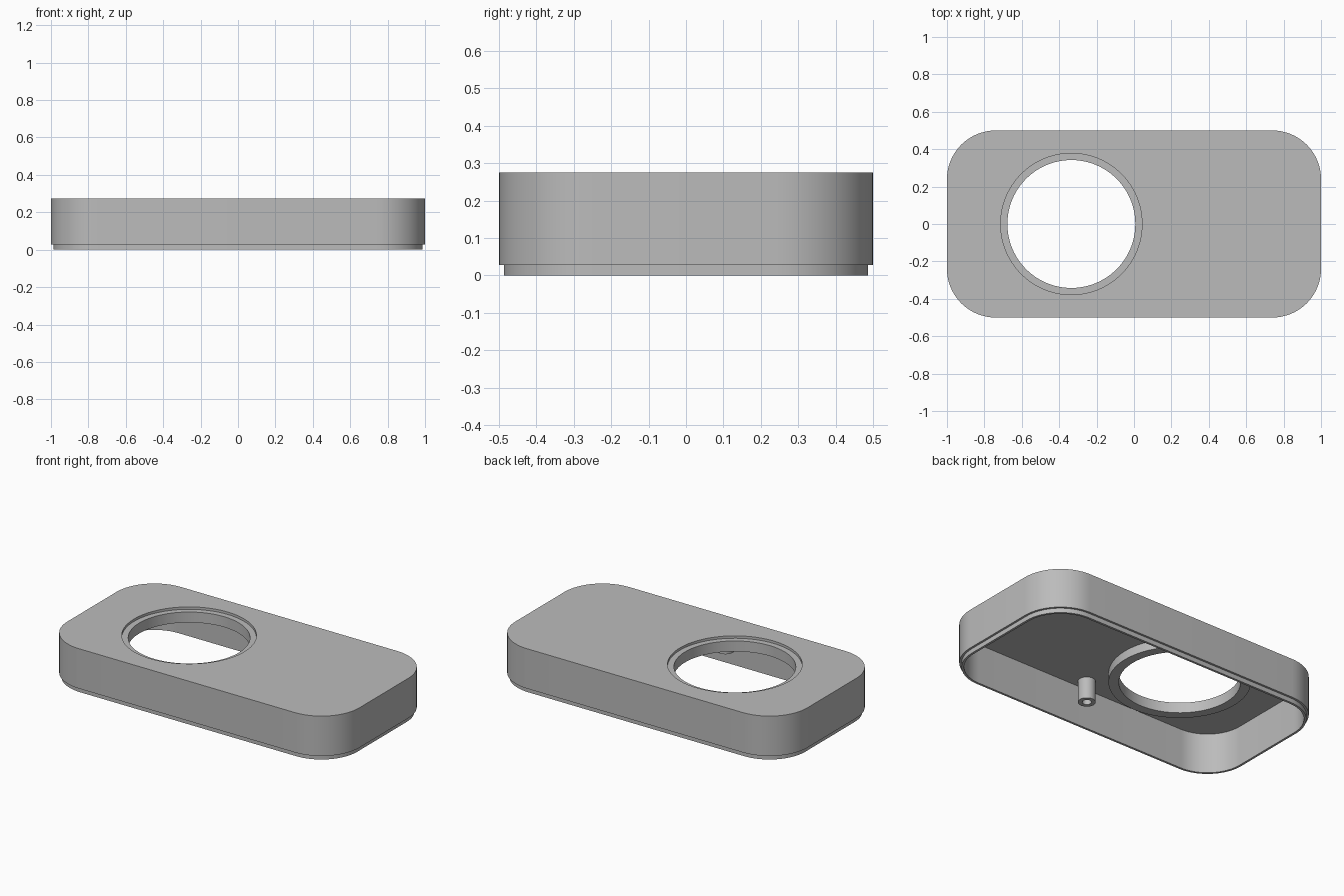
import bpy, bmesh
from math import sin, cos, pi, radians

cube = bpy.data.objects.get("Cube")
if cube:
    bpy.data.objects.remove(cube)

grey = bpy.data.materials.new("matte_grey")
grey.use_nodes = True
colour = (0.5, 0.5, 0.5, 1)
grey.diffuse_color = colour
grey.node_tree.nodes["Principled BSDF"].inputs["Base Color"].default_value = colour

HOLE_X = -0.335
TOP, CEILING = 0.275, 0.25


def rounded_rect(inset, steps=16):
    """Outline of the case, moved inward by inset."""
    r = 0.26 - inset
    points = []
    for k, (sx, sy) in enumerate([(1, 1), (-1, 1), (-1, -1), (1, -1)]):
        for i in range(steps + 1):
            a = (k + i / steps) * pi / 2
            points.append((sx * 0.74 + r * cos(a), sy * 0.24 + r * sin(a)))
    return points


def circle(x, y, r, n=96):
    return [(x + r * cos(2 * pi * i / n), y + r * sin(2 * pi * i / n)) for i in range(n)]


def add_ring(bm, outline, z):
    return [bm.verts.new((x, y, z)) for x, y in outline]


def loft(bm, rings, closed=False):
    pairs = list(zip(rings, rings[1:]))
    if closed:
        pairs.append((rings[-1], rings[0]))
    for a, b in pairs:
        for i in range(len(a)):
            j = (i + 1) % len(a)
            bm.faces.new((a[i], a[j], b[j], b[i]))


def ring_edges(bm, ring):
    return [bm.edges.get((ring[i], ring[i - 1])) for i in range(len(ring))]


def finish(bm, name):
    bmesh.ops.recalc_face_normals(bm, faces=bm.faces)
    mesh = bpy.data.meshes.new(name)
    bm.to_mesh(mesh)
    bm.free()
    mesh.materials.append(grey)
    obj = bpy.data.objects.new(name, mesh)
    bpy.context.collection.objects.link(obj)
    bpy.ops.object.select_all(action="DESELECT")
    obj.select_set(True)
    bpy.context.view_layer.objects.active = obj
    bpy.ops.object.shade_smooth_by_angle(angle=radians(30))
    return obj


def lathe(name, x, y, profile, n):
    """Ring with a closed (radius, height) cross-section."""
    bm = bmesh.new()
    loft(bm, [add_ring(bm, circle(x, y, r, n), z) for r, z in profile], closed=True)
    return finish(bm, name)


# Case shell: open underneath, with a stepped lip and a round opening on top
bm = bmesh.new()
section = [(0.027, CEILING), (0.027, 0), (0.013, 0), (0.013, 0.028), (0, 0.028), (0, TOP)]
walls = [add_ring(bm, rounded_rect(inset), z) for inset, z in section]
loft(bm, walls)
bore = [add_ring(bm, circle(HOLE_X, 0, 0.378), z) for z in (CEILING, TOP)]
loft(bm, bore)
for wall, edge in ((walls[0], bore[0]), (walls[-1], bore[1])):
    bmesh.ops.triangle_fill(bm, edges=ring_edges(bm, wall) + ring_edges(bm, edge), use_beauty=True)
finish(bm, "case_shell")

# Collar hanging under the opening, forming a recessed ledge
lathe("opening_collar", HOLE_X, 0,
      [(0.342, 0.195), (0.40, 0.195), (0.40, CEILING), (0.378, CEILING),
       (0.378, 0.26), (0.342, 0.26)], 96)

# Hollow screw posts under the ceiling
for side, y in (("right", -0.4), ("left", 0.4)):
    lathe("screw_post_" + side, 0.01, y,
          [(0.026, 0.115), (0.05, 0.115), (0.05, CEILING), (0.026, CEILING)], 32)
